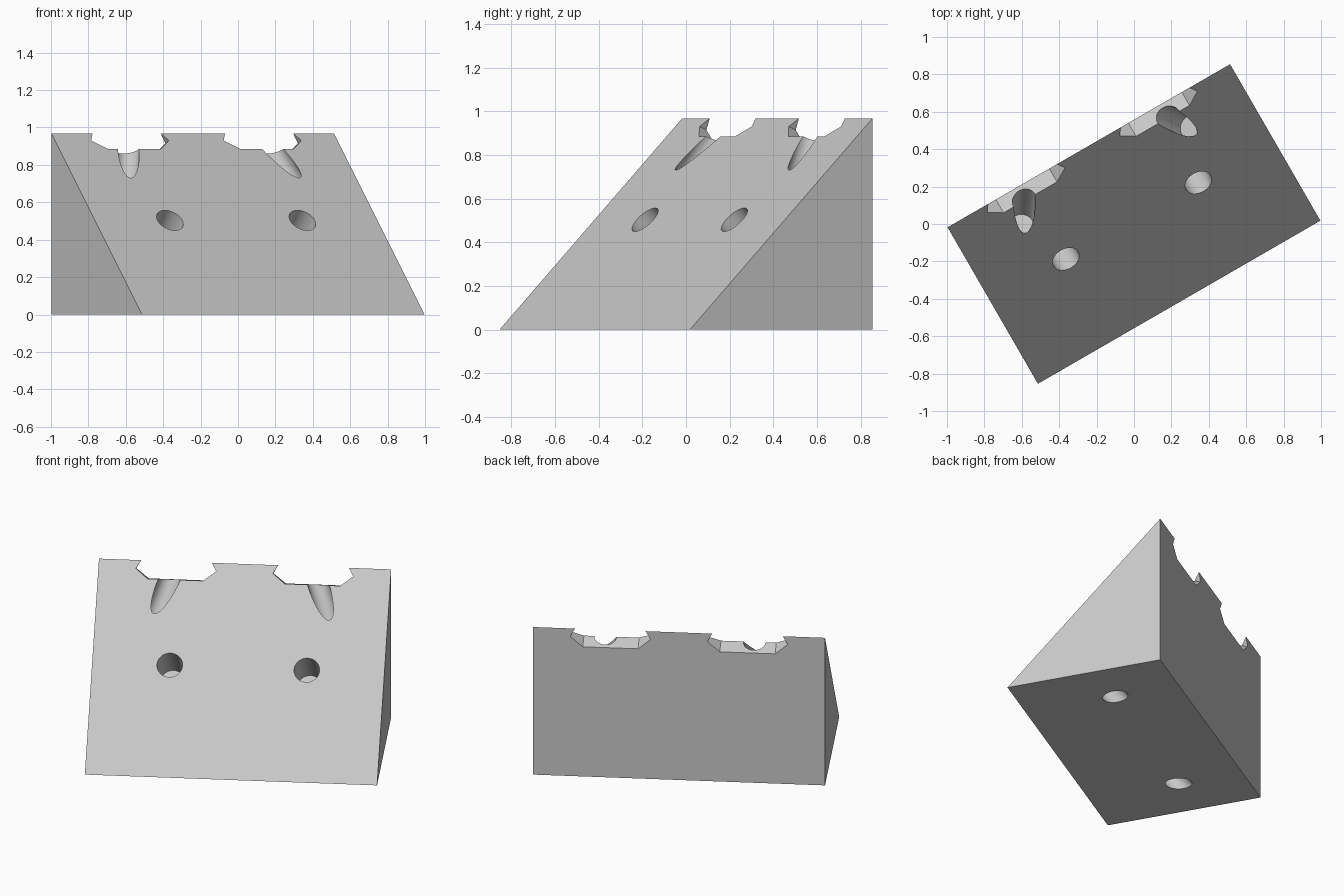
import bpy, bmesh, math
from mathutils import Vector, Matrix

cube = bpy.data.objects.get("Cube")
if cube:
    bpy.data.objects.remove(cube, do_unlink=True)

HALF_LEN, HALF_DEPTH, HEIGHT = 0.872, 0.483, 0.968

grey = bpy.data.materials.new("light grey")
grey.use_nodes = True
colour = (0.58, 0.58, 0.58, 1)
grey.diffuse_color = colour
grey.node_tree.nodes["Principled BSDF"].inputs["Base Color"].default_value = colour


def prism(name, profile, sweep):
    """Extrude a closed planar outline along a vector."""
    bm = bmesh.new()
    face = bm.faces.new([bm.verts.new(p) for p in profile])
    out = bmesh.ops.extrude_face_region(bm, geom=[face])
    moved = [v for v in out["geom"] if isinstance(v, bmesh.types.BMVert)]
    bmesh.ops.translate(bm, verts=moved, vec=sweep)
    bmesh.ops.recalc_face_normals(bm, faces=bm.faces)
    return link(name, bm)


def rod(name, start, end, radius):
    """Round cutter between two points."""
    start, end = Vector(start), Vector(end)
    axis = end - start
    turn = axis.to_track_quat("Z", "Y").to_matrix().to_4x4()
    bm = bmesh.new()
    bmesh.ops.create_cone(bm, cap_ends=True, segments=40, radius1=radius, radius2=radius,
                          depth=axis.length,
                          matrix=Matrix.Translation((start + end) / 2) @ turn)
    return link(name, bm)


def link(name, bm):
    mesh = bpy.data.meshes.new(name)
    bm.to_mesh(mesh)
    bm.free()
    mesh.materials.append(grey)
    obj = bpy.data.objects.new(name, mesh)
    bpy.context.collection.objects.link(obj)
    return obj


def carve(body, cutter):
    bpy.context.view_layer.objects.active = body
    mod = body.modifiers.new("cut", "BOOLEAN")
    mod.operation = "DIFFERENCE"
    mod.solver = "EXACT"
    mod.object = cutter
    cutter.hide_render = True
    bpy.ops.object.modifier_apply(modifier=mod.name)
    bpy.data.objects.remove(cutter, do_unlink=True)


# Wedge with a vertical back and a sloping front
wedge = prism("wedge_block",
              [(-HALF_LEN, -HALF_DEPTH, 0), (-HALF_LEN, HALF_DEPTH, 0),
               (-HALF_LEN, HALF_DEPTH, HEIGHT)],
              (2 * HALF_LEN, 0, 0))

# Notch outline lies on the slope: half width and height
notch_half = [(0.21, 1.15), (0.21, 0.968), (0.24, 0.93), (0.165, 0.885)]
notch_axis = Vector((0, 0.92, -0.39))

for side in (-1, 1):
    centre = side * 0.409

    # Notch in the top edge, sinking slightly towards the back
    outline = notch_half + [(-w, z) for w, z in reversed(notch_half)]
    points = [Vector((centre + w, z - HALF_DEPTH, z)) - notch_axis * 0.25 for w, z in outline]
    carve(wedge, prism("notch_cutter", points, notch_axis * 0.65))

    # Slanted groove running out of the notch
    carve(wedge, rod("groove_cutter", (side * 0.39, 0.48, 1.02),
                     (side * 0.52, 0.30, 0.70), 0.062))

    # Blind hole square to the slope
    mouth = Vector((centre, 0.02, 0.503))
    normal = Vector((0, -1, 1)).normalized()
    carve(wedge, rod("slope_hole_cutter", mouth + normal * 0.1, mouth - normal * 0.3, 0.076))

    # Leaning blind hole in the underside
    mouth = Vector((side * 0.55, 0.083, 0))
    lean = Vector((-side * 0.22, -0.75, 1)).normalized()
    carve(wedge, rod("base_hole_cutter", mouth - lean * 0.15, mouth + lean * 0.25, 0.063))

# Turn the whole block on its base
wedge.data.transform(Matrix.Rotation(math.radians(30), 4, "Z"))
bpy.ops.object.select_all(action="DESELECT")
wedge.select_set(True)
bpy.context.view_layer.objects.active = wedge
bpy.ops.object.shade_smooth_by_angle(angle=math.radians(25))
